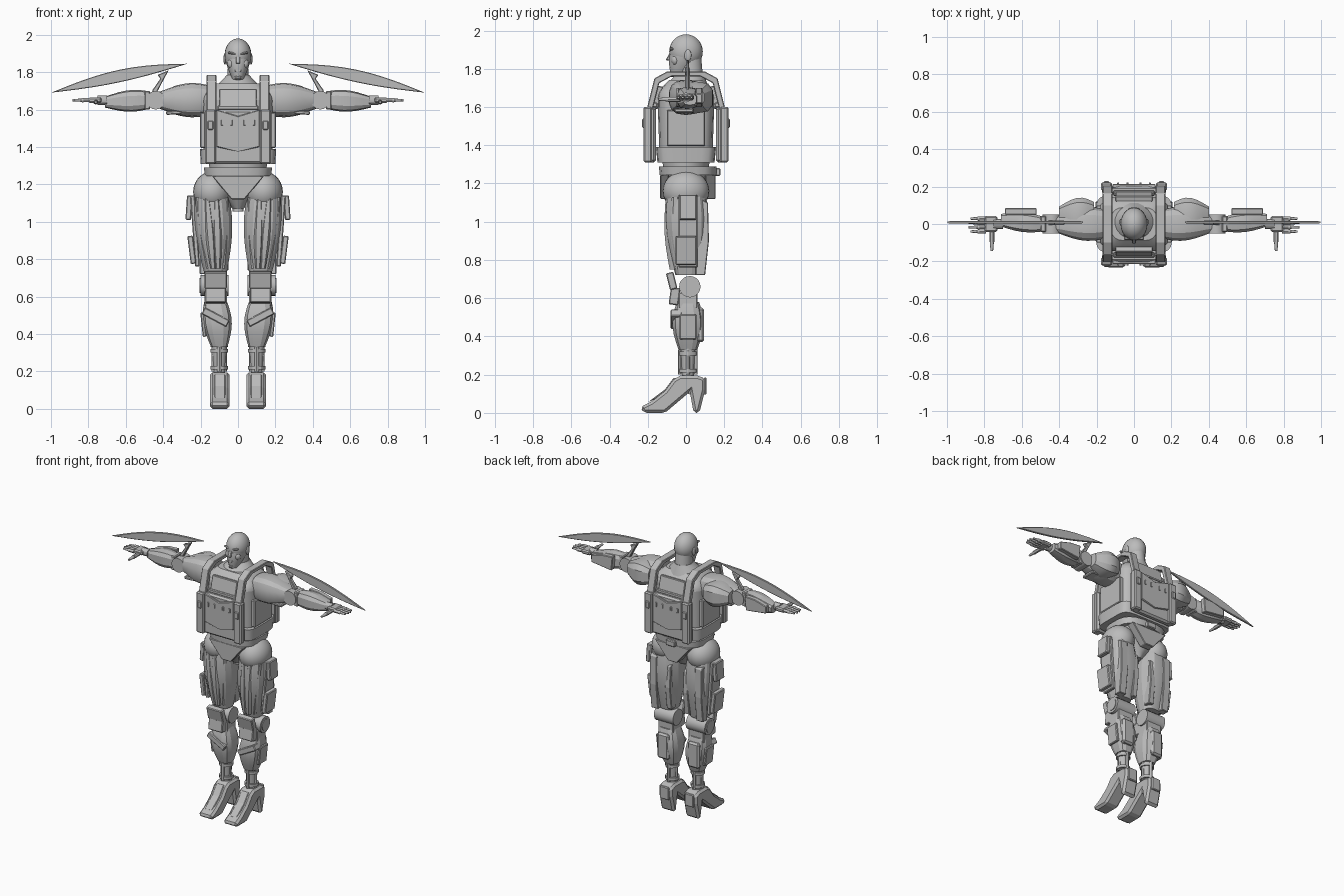
import bpy, bmesh, math
from mathutils import Vector, Matrix

cube = bpy.data.objects.get("Cube")
if cube:
    bpy.data.objects.remove(cube)

shade = (.5, .5, .5, 1)
grey = bpy.data.materials.new("plain_grey")
grey.use_nodes = True
grey.diffuse_color = shade
grey.node_tree.nodes["Principled BSDF"].inputs["Base Color"].default_value = shade

# Shared heights of the arms and knees, and the sideways position of the legs
arm, knee, leg = 1.65, .66, .12


def finish(name, bm, pair, bevel=0, smooth=30):
    """Turn a mesh into an object; paired parts are mirrored across x."""
    bmesh.ops.recalc_face_normals(bm, faces=bm.faces)
    mesh = bpy.data.meshes.new(name)
    bm.to_mesh(mesh)
    bm.free()
    mesh.materials.append(grey)
    obj = bpy.data.objects.new(name, mesh)
    bpy.context.collection.objects.link(obj)
    if bevel:
        obj.modifiers.new("bevel", "BEVEL").width = bevel
    else:
        bpy.ops.object.select_all(action="DESELECT")
        obj.select_set(True)
        bpy.context.view_layer.objects.active = obj
        bpy.ops.object.shade_smooth_by_angle(angle=math.radians(smooth))
    if pair:
        obj.modifiers.new("mirror", "MIRROR").use_mirror_merge = False


def limb(name, start, end, base, tip, swell=0, power=2, sides=20, pair=True, smooth=30, steps=6):
    """Sweep a rounded section along z or x, tapering from base to tip and swelling midway."""
    bm = bmesh.new()
    start, end, base, tip = map(Vector, (start, end, base, tip))
    upright = abs(end.z - start.z) > abs(end.x - start.x)
    rings = []
    for k in range(steps + 1):
        t = k / steps
        centre = start.lerp(end, t)
        radius = base.lerp(tip, t) * (1 + swell * math.sin(math.pi * t))
        ring = []
        for i in range(sides):
            a = math.tau * (i + .5) / sides
            c, s = math.cos(a), math.sin(a)
            u = radius.x * math.copysign(abs(c) ** (2 / power), c)
            v = radius.y * math.copysign(abs(s) ** (2 / power), s)
            ring.append(bm.verts.new(centre + Vector((u, v, 0) if upright else (0, u, v))))
        rings.append(ring)
    for a, b in zip(rings, rings[1:]):
        for i in range(sides):
            bm.faces.new((a[i - 1], a[i], b[i], b[i - 1]))
    bm.faces.new(rings[0])
    bm.faces.new(rings[-1])
    finish(name, bm, pair, smooth=smooth)


def prism(name, axis, outline, low, high, pair=True, bevel=.004):
    """Extrude an outline along x (points are y, z) or along y (points are x, z)."""
    bm = bmesh.new()
    ends = []
    for t in (low, high):
        ends.append([bm.verts.new((t, a, b) if axis == "x" else (a, t, b)) for a, b in outline])
        bm.faces.new(ends[-1])
    first, last = ends
    for i in range(len(outline)):
        bm.faces.new((first[i - 1], first[i], last[i], last[i - 1]))
    finish(name, bm, pair, bevel)


def symmetric(half):
    """Complete a half outline with its reflection."""
    return half + [(-a, b) for a, b in reversed(half)]


def block(name, centre, size, pair=True, tilt=0, axis="Y", bevel=.005):
    bm = bmesh.new()
    turn = Matrix.Rotation(math.radians(tilt), 4, axis)
    bmesh.ops.create_cube(bm, size=1, matrix=Matrix.LocRotScale(Vector(centre), turn.to_quaternion(), Vector(size)))
    finish(name, bm, pair, bevel)


def tube(name, start, end, radius, end_radius=None, sides=12, pair=True):
    start, end = Vector(start), Vector(end)
    along = end - start
    bm = bmesh.new()
    place = Matrix.Translation((start + end) / 2) @ along.to_track_quat("Z", "Y").to_matrix().to_4x4()
    bmesh.ops.create_cone(bm, cap_ends=True, segments=sides, radius1=radius, radius2=end_radius or radius,
                          depth=along.length, matrix=place)
    finish(name, bm, pair)


def ball(name, centre, radii, pair=True):
    bm = bmesh.new()
    bmesh.ops.create_uvsphere(bm, u_segments=24, v_segments=14, radius=1,
                              matrix=Matrix.LocRotScale(Vector(centre), None, Vector(radii)))
    finish(name, bm, pair)


# Head and face
ball("cranium", centre=(0, 0, 1.89), radii=(.072, .088, .09), pair=False)
limb("jaw", start=(0, -.04, 1.76), end=(0, 0, 1.88), base=(.03, .04), tip=(.07, .085), swell=.1, pair=False)
limb("neck", start=(0, .03, 1.7), end=(0, .02, 1.86), base=(.06, .065), tip=(.054, .06), pair=False)
limb("collar", start=(0, 0, 1.7), end=(0, .025, 1.785), base=(.14, .12), tip=(.06, .065), pair=False)
prism("nose", "x", [(-.08, 1.895), (-.106, 1.845), (-.07, 1.84)], -.011, .011, pair=False)
block("brow", centre=(.03, -.076, 1.9), size=(.05, .02, .012), tilt=-12)
block("mouth", centre=(0, -.08, 1.81), size=(.04, .014, .016), pair=False)
block("chin", centre=(0, -.07, 1.77), size=(.036, .03, .026), pair=False, bevel=.008)
ball("cheek", centre=(.035, -.056, 1.845), radii=(.022, .02, .026))
ball("ear", centre=(.07, .01, 1.87), radii=(.008, .018, .03))

# Torso and load vest, with matching front and back
limb("torso", start=(0, 0, 1.36), end=(0, 0, arm), base=(.185, .14), tip=(.19, .15), power=4, pair=False)
limb("upper_chest", start=(0, 0, arm), end=(0, 0, 1.74), base=(.19, .15), tip=(.12, .09), swell=.1, power=4, pair=False)
limb("vest_band", start=(0, 0, 1.31), end=(0, 0, 1.39), base=(.2, .15), tip=(.205, .158), power=6, pair=False)
block("side_pouch", centre=(.188, 0, 1.49), size=(.03, .2, .19))
for name, side in (("front", -1), ("back", 1)):
    mid = 1.455
    block(name + "_plate", centre=(0, side * .18, mid), size=(.34, .045, .29), pair=False, bevel=.012)
    block(name + "_vest_rail", centre=(.147, side * .2, mid), size=(.058, .045, .29), bevel=.008)
    block(name + "_chest_panel", centre=(0, side * .148, arm), size=(.2, .03, .12), pair=False,
          tilt=side * 14, axis="X")
    block(name + "_upper_rib", centre=(0, side * .165, 1.61), size=(.22, .03, .025), pair=False)
    prism(name + "_pouch", "y", symmetric([(0, 1.565), (.115, 1.6), (.115, 1.4), (0, 1.375)])[:-1],
          side * .19, side * .215, pair=False)
    for x in (.035, .085):
        block(name + "_pouch_tab", centre=(x, side * .216, 1.53), size=(.012, .01, .03), bevel=.002)
    block(name + "_clip", centre=(.147, side * .222, 1.515), size=(.03, .014, .05))
strap = [(.205, 1.59), (.165, 1.75), (.1, 1.785)]
lining = [(y - .025, z - .025) for y, z in reversed(strap)]
prism("shoulder_strap", "x", symmetric(strap) + symmetric(lining)[len(strap):] + lining, .115, .168)

# Waist, belt and pelvis
limb("waist", start=(0, 0, 1.24), end=(0, 0, 1.34), base=(.15, .12), tip=(.16, .125), pair=False)
limb("belt", start=(0, .01, 1.245), end=(0, .01, 1.29), base=(.178, .15), tip=(.184, .152), power=3, pair=False)
limb("pelvis", start=(0, .01, 1.07), end=(0, .01, 1.25), base=(.03, .05), tip=(.175, .14), swell=.1, pair=False)
for name, low, high in (("groin_guard", -.135, -.09), ("rear_guard", .1, .155)):
    prism(name, "y", symmetric([(.14, 1.245), (.035, 1.12)]), low, high, pair=False)
block("belt_buckle", centre=(0, .165, 1.26), size=(.07, .03, .04), pair=False)
tube("groin_post", start=(0, 0, 1.055), end=(0, 0, leg + 1), radius=.03, pair=False)

# Thighs with armour strips, rear panels and side pouches
ball("hip", centre=(.138, 0, 1.16), radii=(.102, .122, .108))
limb("thigh", start=(leg, .01, .72), end=(.14, 0, 1.16), base=(.06, .065), tip=(.09, .1),
     swell=.35, power=2.5, sides=14, smooth=20)
for i in range(4):
    spread = (i - 1.5) / 1.5
    y = .035 * spread ** 2 - .11
    limb("thigh_strip", start=(leg + .04 * spread, y + .04, .75), end=(.14 + .075 * spread, y + .02, 1.13),
         base=(.014, .02), tip=(.014, .02), swell=.9, power=3, sides=8)
prism("rear_thigh_panel", "x", [(.05, 1.13), (.115, 1.1), (leg, .9), (.1, .72), (.05, .72)], .15, .205)
prism("inner_rear_panel", "x", [(.04, 1.08), (.1, 1.05), (.11, .9), (.09, .74), (.04, .74)], .05, .09)
block("thigh_side_rail", centre=(.23, .01, .95), size=(.025, .1, .38), tilt=4)
block("upper_side_pouch", centre=(.262, .01, 1.075), size=(.03, .09, .13), tilt=-4)
block("lower_side_pouch", centre=(.247, 0, .85), size=(.03, .11, .15), tilt=7)

# Knees and lower legs
tube("knee_joint", start=(.05, .02, knee), end=(.2, .02, knee), radius=.056, sides=20)
tube("knee_disc", start=(.19, .02, knee), end=(.205, .02, knee), radius=.04)
block("upper_knee_pad", centre=(leg, -.075, .69), size=(.12, .04, .09), tilt=14, axis="X")
block("lower_knee_pad", centre=(leg, -.06, .61), size=(.11, .05, .09), tilt=-8, axis="X")
block("shin_top", centre=(leg, .01, .59), size=(.12, .1, .08))
limb("calf", start=(.1, .01, .33), end=(leg, .01, .58), base=(.045, .05), tip=(.06, .06),
     swell=.5, power=3, sides=12, smooth=20)
block("shin_wrap", centre=(leg, -.05, .49), size=(.15, .06, .04), tilt=-28)
block("calf_guard", centre=(leg, .075, .46), size=(.09, .04, .18), bevel=.012)
block("outer_calf_plate", centre=(.185, .01, .45), size=(.02, .09, .13), tilt=6)
for z in (.22, .31, .34):
    tube("ankle_ring", start=(.1, .01, z - .01), end=(.1, .01, z + .01), radius=.047)
tube("ankle_post", start=(.1, .01, .17), end=(.1, .01, .33), radius=.03, end_radius=.04)
for i in range(4):
    a = math.tau * i / 4
    x, y = .1 + .03 * math.cos(a), .01 + .04 * math.sin(a)
    tube("ankle_piston", start=(x, y, .2), end=(x, y, .33), radius=.011)

# Heeled boots
prism("boot", "x", [(-.24, .03), (-.22, 0), (-.11, 0), (.02, .11), (.04, 0), (.07, 0), (.1, .12), (.1, .18),
                    (.06, .195), (-.03, .195), (-.065, .175), (-.11, .115), (-.18, .06)], .045, .15, bevel=.014)
prism("instep_panel", "x", [(-.2, .055), (-.11, .123), (-.065, .183), (-.04, .18), (-.1, .1)], .068, .127)
block("heel_cap", centre=(.098, .1, .14), size=(.07, .016, .09))

# Shoulders and arms
limb("shoulder", start=(.16, 0, arm), end=(.42, 0, arm), base=(.08, .08), tip=(.045, .045),
     swell=.4, power=2.6, sides=14, smooth=25)
limb("shoulder_cap", start=(.215, .05, arm), end=(.4, .05, arm), base=(.07, .06), tip=(.045, .045),
     swell=.6, power=3, sides=10, smooth=20)
block("arm_underplate", centre=(.31, -.01, 1.585), size=(.15, .1, .02), tilt=3)
tube("elbow", start=(.44, -.05, arm), end=(.44, .05, arm), radius=.05, sides=16)
tube("elbow_link", start=(.39, 0, arm), end=(.52, 0, arm), radius=.04)
block("elbow_clamp", centre=(.485, 0, arm), size=(.03, .085, .1))
limb("forearm", start=(.49, 0, arm), end=(.71, .02, arm - .01), base=(.042, .05), tip=(.035, .03),
     swell=.4, power=3, sides=10, smooth=20)
prism("forearm_plate", "y", [(.52, 1.7), (.6, 1.695), (.69, 1.67), (.69, 1.62), (.53, 1.6)], .05, .085)
tube("wrist", start=(.7, 0, arm), end=(.75, 0, arm), radius=.026)

# Hands
block("palm", centre=(.765, 0, arm), size=(.07, .085, .03), bevel=.008)
for i in range(4):
    y, joint = .023 * i - .04, .83
    reach = .89 - .01 * abs(i - 1.5)
    tube("finger_base", start=(.79, y, arm), end=(joint, y, arm), radius=.011)
    ball("knuckle", centre=(joint, y, arm), radii=(.012, .012, .012))
    tube("finger_tip", start=(joint, y, arm), end=(reach, y, arm), radius=.009, end_radius=.006)
tube("thumb_base", start=(.76, -.03, arm - .01), end=(.76, -.095, arm - .01), radius=.013)
tube("thumb_tip", start=(.76, -.095, arm - .01), end=(.76, -.145, arm - .01), radius=.011, end_radius=.007)


# Curved arm blades and their struts
def edge(bow):
    steps = [i / 10 for i in range(1, 10)]
    return [(.27 + .73 * t, 1.845 - .155 * t + bow * math.sin(math.pi * t)) for t in steps]


prism("arm_blade", "y", [(.27, 1.845)] + edge(.045) + [(1, 1.69)] + edge(-.022)[::-1], .002, .016, bevel=.003)
prism("blade_strut", "y", [(.37, 1.81), (.43, 1.785), (.415, 1.765), (.46, 1.7), (.44, 1.68), (.395, 1.765)], -.006, .02)
